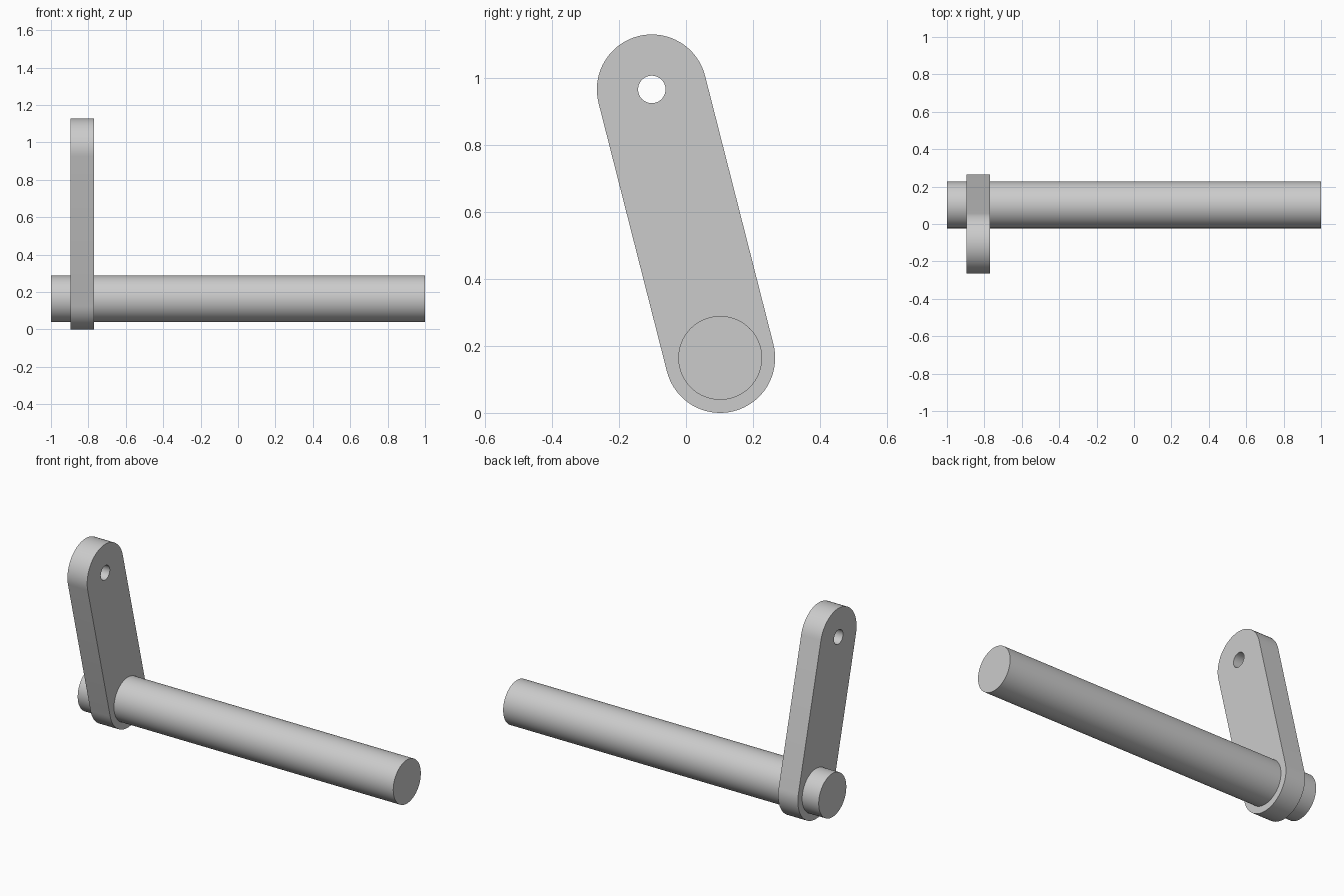
import bpy
import bmesh
from math import cos, sin, pi, radians, atan2
from mathutils import Vector

if "Cube" in bpy.data.objects:
    bpy.data.objects.remove(bpy.data.objects["Cube"])

SEGMENTS = 64
ARM_RADIUS, HOLE_RADIUS, SHAFT_RADIUS = 0.164, 0.041, 0.125
ARM_LEFT, ARM_RIGHT = -0.77, -0.895
LOW = Vector((0, 0.102, 0.164))      # shaft axis
HIGH = Vector((0, -0.102, 0.965))    # pin hole axis

grey = bpy.data.materials.new("plain grey")
grey.use_nodes = True
colour = (0.6, 0.6, 0.6, 1)
grey.diffuse_color = colour
grey.node_tree.nodes["Principled BSDF"].inputs["Base Color"].default_value = colour


def arc(centre, radius, start, sweep, count):
    """Points on an arc in the YZ plane."""
    angles = [start + sweep * i / count for i in range(count + 1)]
    return [centre + radius * Vector((0, cos(a), sin(a))) for a in angles]


def add_loop(bm, points):
    verts = [bm.verts.new(p) for p in points]
    return [bm.edges.new((v, verts[i - 1])) for i, v in enumerate(verts)]


def extruded_part(name, loops, x_start, x_end):
    """Fill closed loops, inner ones as holes, and extrude along X."""
    bm = bmesh.new()
    edges = []
    for points in loops:
        edges += add_loop(bm, [p + Vector((x_start, 0, 0)) for p in points])
    bmesh.ops.triangle_fill(bm, edges=edges, use_beauty=True)
    result = bmesh.ops.extrude_face_region(bm, geom=bm.faces[:], use_keep_orig=True)
    moved = [g for g in result["geom"] if isinstance(g, bmesh.types.BMVert)]
    bmesh.ops.translate(bm, verts=moved, vec=(x_end - x_start, 0, 0))
    bmesh.ops.recalc_face_normals(bm, faces=bm.faces[:])
    mesh = bpy.data.meshes.new(name)
    bm.to_mesh(mesh)
    bm.free()
    mesh.materials.append(grey)
    obj = bpy.data.objects.new(name, mesh)
    bpy.context.collection.objects.link(obj)
    bpy.ops.object.select_all(action='DESELECT')
    obj.select_set(True)
    bpy.context.view_layer.objects.active = obj
    bpy.ops.object.shade_smooth_by_angle(angle=radians(30))
    return obj


# Lever arm: round-ended bar with a pin hole near the top
axis = HIGH - LOW
side = atan2(axis.z, axis.y) - pi / 2
outline = (arc(HIGH, ARM_RADIUS, side, pi, SEGMENTS // 2)
           + arc(LOW, ARM_RADIUS, side + pi, pi, SEGMENTS // 2))
hole = arc(HIGH, HOLE_RADIUS, 0, 2 * pi, SEGMENTS)[:-1]
extruded_part("lever_arm", [outline, hole], ARM_RIGHT, ARM_LEFT)

# Shaft: long round bar passing through the foot of the arm
circle = arc(LOW, SHAFT_RADIUS, 0, 2 * pi, SEGMENTS)[:-1]
extruded_part("shaft", [circle], -1, 1)
